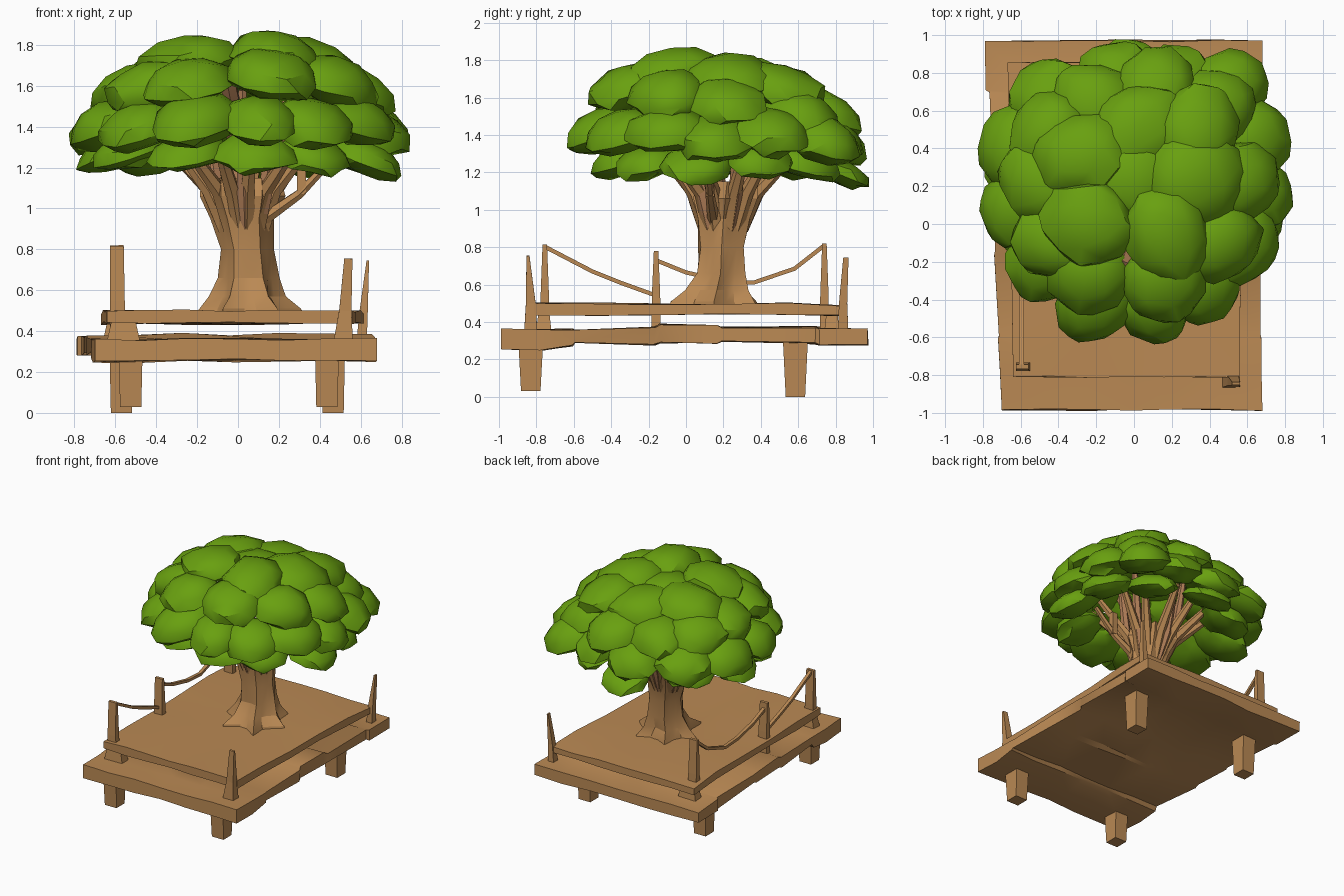
import bpy, bmesh, math, random
from mathutils import Vector, Matrix

if "Cube" in bpy.data.objects:
    bpy.data.objects.remove(bpy.data.objects["Cube"])

random.seed(4)


def material(name, rgb):
    m = bpy.data.materials.new(name)
    m.diffuse_color = (*rgb, 1)
    m.use_nodes = True
    m.node_tree.nodes["Principled BSDF"].inputs["Base Color"].default_value = m.diffuse_color
    return m


WOOD = material("brown wood", (0.49, 0.25, 0.088))
BRANCH = material("reddish branch wood", (0.43, 0.205, 0.095))
LEAF = material("leaf green", (0.140, 0.352, 0.005))


def finish(name, bm, mat, angle=None):
    bmesh.ops.recalc_face_normals(bm, faces=bm.faces)
    me = bpy.data.meshes.new(name)
    bm.to_mesh(me)
    bm.free()
    me.materials.append(mat)
    ob = bpy.data.objects.new(name, me)
    bpy.context.collection.objects.link(ob)
    if angle:
        bpy.ops.object.select_all(action='DESELECT')
        ob.select_set(True)
        bpy.context.view_layer.objects.active = ob
        bpy.ops.object.shade_smooth_by_angle(angle=math.radians(angle))
    return ob


def loft(name, rings, mat, angle=None):
    """Skin a stack of equal-length rings and cap both ends."""
    bm = bmesh.new()
    rows = [[bm.verts.new(p) for p in r] for r in rings]
    n = len(rows[0])
    for a, b in zip(rows, rows[1:]):
        for i in range(n):
            j = (i + 1) % n
            bm.faces.new((a[i], a[j], b[j], b[i]))
    bm.faces.new(rows[0])
    bm.faces.new(rows[-1])
    return finish(name, bm, mat, angle)


def tube(name, pts, radii, mat, sides=4, angle=None):
    """Tapered bar along a path; radii are (x half width, other half width)."""
    pts = [Vector(p) for p in pts]
    rings = []
    for k, p in enumerate(pts):
        t = (pts[min(k + 1, len(pts) - 1)] - pts[max(k - 1, 0)]).normalized()
        v = t.cross(Vector((1, 0, 0))).normalized()
        u = v.cross(t)
        ru, rv = radii[k]
        s = math.sqrt(2) if sides == 4 else 1
        rings.append([p + u * (ru * s * math.cos(a)) + v * (rv * s * math.sin(a))
                      for a in [math.tau * (i + 0.5) / sides for i in range(sides)]])
    return loft(name, rings, mat, angle)


def deck(name, stations, wob, cuts=6):
    """Uneven slab along y; each station is y, left x, right x, bottom z, top z."""
    rings = []
    for y, xl, xr, z0, z1 in stations:
        xs = [xl + (xr - xl) * i / cuts for i in range(cuts + 1)]
        j = lambda: random.uniform(-wob, wob)
        rings.append([(x, y + j(), z0 + j()) for x in xs] + [(x, y + j(), z1 + j()) for x in reversed(xs)])
    return loft(name, rings, WOOD, 30)


# lower deck: boards show as steps along the sides and underside
deck("lower_deck", [(-0.985, -0.70, 0.68, 0.26, 0.36), (-0.78, -0.71, 0.675, 0.25, 0.36),
                    (-0.61, -0.72, 0.675, 0.275, 0.36), (-0.59, -0.715, 0.67, 0.295, 0.36),
                    (-0.17, -0.74, 0.67, 0.275, 0.37), (-0.14, -0.735, 0.655, 0.29, 0.385),
                    (0.16, -0.75, 0.655, 0.29, 0.38), (0.19, -0.745, 0.67, 0.30, 0.37),
                    (0.69, -0.765, 0.665, 0.285, 0.375), (0.71, -0.785, 0.68, 0.28, 0.37),
                    (0.97, -0.79, 0.68, 0.28, 0.36)], 0.007)
# upper deck
deck("upper_deck", [(-0.81, -0.64, 0.56, 0.44, 0.50), (-0.5, -0.645, 0.56, 0.435, 0.50),
                    (-0.15, -0.65, 0.575, 0.44, 0.495), (0.2, -0.655, 0.58, 0.44, 0.495),
                    (0.55, -0.66, 0.60, 0.44, 0.50), (0.855, -0.67, 0.615, 0.435, 0.485)], 0.005)

# legs
for name, x, y, z in (("front_left_leg", -0.525, -0.83, 0.03), ("front_right_leg", 0.435, -0.83, 0.03),
                      ("back_left_leg", -0.57, 0.585, 0), ("back_right_leg", 0.465, 0.585, 0)):
    tube(name, [(x, y, z), (x, y, 0.29)], [(0.052, 0.052), (0.058, 0.066)], WOOD)

# rope posts on the left, pointed posts on the right, spacer blocks
for name, y, h in (("front_post", -0.755, 0.815), ("middle_post", -0.16, 0.78), ("back_post", 0.74, 0.82)):
    tube(name, [(-0.585, y, 0.35), (-0.59, y, 0.55), (-0.592, y, h)],
         [(0.04, 0.025), (0.036, 0.022), (0.033, 0.012)], WOOD)
tube("front_right_post", [(0.515, -0.83, 0.35), (0.525, -0.83, 0.5), (0.54, -0.845, 0.755)],
     [(0.047, 0.035), (0.03, 0.026), (0.02, 0.008)], WOOD)
tube("back_right_post", [(0.605, 0.84, 0.35), (0.615, 0.84, 0.5), (0.635, 0.855, 0.745)],
     [(0.025, 0.028), (0.02, 0.022), (0.006, 0.014)], WOOD)
for x, y in ((-0.56, -0.76), (-0.58, 0.78)):
    tube("deck_spacer", [(x, y, 0.355), (x, y, 0.445)], [(0.08, 0.04), (0.06, 0.03)], WOOD)

# sagging ropes
for name, path in (("front_rope", [(-0.75, 0.80), (-0.5, 0.67), (-0.35, 0.61), (-0.17, 0.545)]),
                   ("back_rope", [(-0.16, 0.73), (0.0, 0.665), (0.2, 0.62), (0.36, 0.61),
                                  (0.58, 0.685), (0.74, 0.81)])):
    tube(name, [(-0.595, y, z) for y, z in path], [(0.013, 0.011)] * len(path), WOOD)

# trunk with flared roots: z, centre x, centre y, radius, root depth
rings = []
for z, cx, cy, r, lobe in ((0.47, 0.06, 0.15, 0.21, 0.34), (0.51, 0.06, 0.15, 0.195, 0.32),
                           (0.57, 0.05, 0.165, 0.15, 0.25), (0.66, 0.05, 0.185, 0.128, 0.14),
                           (0.80, 0.045, 0.19, 0.124, 0.07), (0.95, 0.025, 0.20, 0.145, 0.08),
                           (1.06, 0.02, 0.21, 0.175, 0.18), (1.15, 0.02, 0.22, 0.15, 0.3)):
    ring = []
    for i in range(18):
        a = math.tau * i / 18
        k = r * (1 + lobe * (1 if i % 3 == 0 else -0.35) + random.uniform(-0.06, 0.06))
        ring.append((cx + k * math.cos(a), cy + k * math.sin(a), z))
    rings.append(ring)
loft("trunk", rings, WOOD, 24)

# spreading branches: outer fan and steeper inner fan
for count, reach, top, r0 in ((12, 0.42, 1.36, 0.046), (6, 0.24, 1.58, 0.045)):
    for i in range(count):
        a = math.tau * (i + random.uniform(0.2, 0.6)) / count
        c, s = math.cos(a), math.sin(a)
        q = reach * random.uniform(0.85, 1.12)
        tube("branch", [(0.03 + 0.09 * c, 0.2 + 0.09 * s, 0.90),
                        (0.02 + 0.17 * c, 0.21 + 0.17 * s, 1.09),
                        (0.01 + q * c, 0.22 + q * s, top)],
             [(r0, r0), (r0 * 0.85, r0 * 0.85), (r0 * 0.5, r0 * 0.5)], BRANCH if top > 1.5 else WOOD, 6, 40)
tube("long_right_branch", [(0.10, 0.15, 0.93), (0.30, 0.13, 1.07), (0.47, 0.12, 1.25)],
     [(0.035, 0.035), (0.025, 0.025), (0.018, 0.018)], WOOD, 6, 40)
tube("right_twig", [(0.31, 0.13, 1.07), (0.31, 0.13, 1.25)], [(0.022, 0.022)] * 2, WOOD)
# bare stub showing through the front of the crown
tube("upper_stub", [(0.0, 0.1, 1.3), (-0.03, -0.12, 1.52), (-0.06, -0.22, 1.67)],
     [(0.06, 0.05), (0.045, 0.04), (0.04, 0.03)], BRANCH, 6, 40)


def puff(x, y, z, r, tall):
    """Leaf clump: smooth dome with a ragged, flattened underside, tipped outwards."""
    bm = bmesh.new()
    bmesh.ops.create_icosphere(bm, subdivisions=2, radius=1)
    spin = Matrix.Rotation(random.uniform(0, 6), 3, 'Z')
    stretch = random.uniform(0.92, 1.1)
    out = Vector((x, y - 0.18, 0))
    tilt = Matrix.Identity(3)
    if out.length > 0.05:
        axis = Vector((0, 0, 1)).cross(out)
        tilt = Matrix.Rotation(min(out.length, 0.7) * 0.6, 3, axis)
    for v in bm.verts:
        p = spin @ v.co
        low = p.z < -0.1
        p *= random.uniform(0.74, 1.12) if low else random.uniform(0.94, 1.08)
        if low:
            p.z *= 0.65
        p = spin @ Vector((p.x * r * stretch, p.y * r / stretch, p.z * r * tall))
        v.co = tilt @ p + Vector((x, y, z))
    finish("leaf_clump", bm, LEAF, 35)


# canopy tiers: height, slope towards the back, clump radius, flatness, clump centres
tiers = (
    (1.69, -0.12, 0.25, 0.56, ((0, .24), (-.24, 0), (.18, -.06), (.32, .24), (-.28, .36), (.03, .50), (.34, .50))),
    (1.56, -0.10, 0.22, 0.64, ((-.50, .22), (-.43, -.1), (-.24, -.27), (.16, -.30), (.45, -.1), (.54, .22),
                               (.43, .60), (.12, .70), (-.22, .64), (-.45, .48))),
    (1.38, -0.02, 0.21, 0.66, ((-.63, .40), (-.63, .08), (-.48, -.22), (-.20, -.42), (.10, -.43), (.36, -.33),
                               (.57, -.10), (.63, .16), (.63, .46), (.5, .72), (.22, .75), (-.08, .77), (-.45, .66))),
    (1.25, 0.0, 0.19, 0.56, ((-.60, .28), (-.52, -.02), (-.24, -.28), (.08, -.33), (.36, -.20), (.62, .06),
                             (.58, .38), (.34, .62), (-.40, .56))),
)
for z, slope, r, tall, spots in tiers:
    for x, y in spots:
        puff(x, y, z + slope * (y - 0.15) + random.uniform(-0.025, 0.025), r * random.uniform(0.96, 1.06), tall)
puff(-0.03, 0.81, 1.19, 0.185, 0.45)
